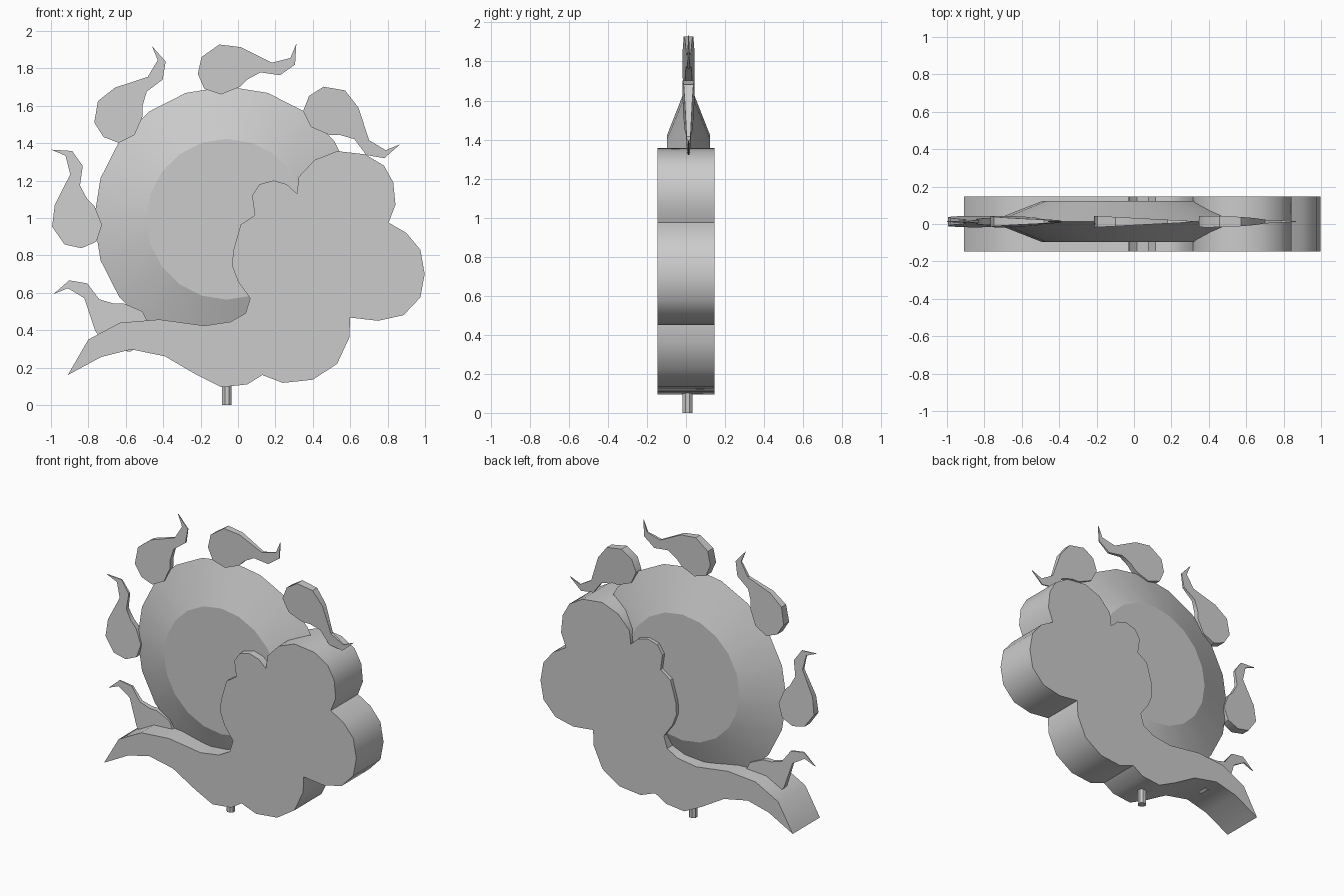
import bpy, bmesh
from math import sin, cos, pi, radians

if "Cube" in bpy.data.objects:
    bpy.data.objects.remove(bpy.data.objects["Cube"])

CX, CY, CZ = -0.06, 0.013, 0.993   # sun centre


def finish(name, verts, faces, angle):
    me = bpy.data.meshes.new(name)
    me.from_pydata(verts, [], faces)
    bm = bmesh.new()
    bm.from_mesh(me)
    bmesh.ops.recalc_face_normals(bm, faces=bm.faces)
    bm.to_mesh(me)
    bm.free()
    ob = bpy.data.objects.new(name, me)
    bpy.context.collection.objects.link(ob)
    bpy.ops.object.select_all(action='DESELECT')
    ob.select_set(True)
    bpy.context.view_layer.objects.active = ob
    bpy.ops.object.shade_smooth_by_angle(angle=radians(angle))
    return ob


def slab(name, front, back, angle=40):
    """Solid between two matching outlines."""
    n = len(front)
    faces = [list(range(n)), list(range(2 * n - 1, n - 1, -1))]
    faces += [(i, (i + 1) % n, n + (i + 1) % n, n + i) for i in range(n)]
    return finish(name, front + back, faces, angle)


# Sun disc: flat faces front and back, bevelled to a sharp rim, 20 sides
N = 20
verts = []
for r, y in ((0.43, CY - 0.11), (0.71, CY), (0.43, CY + 0.11)):
    for i in range(N):
        a = 2 * pi * i / N
        verts.append((CX + r * cos(a), y, CZ + r * sin(a)))
faces = [list(range(N)), list(range(2 * N, 3 * N))]
for k in (0, N):
    faces += [(k + i, k + (i + 1) % N, k + N + (i + 1) % N, k + N + i) for i in range(N)]
finish("sun_disc", verts, faces, 15)

# Flames: one curled outline, tapering in thickness to its tip, repeated every 45 degrees
flame = [(-0.09, 1.66), (-0.18, 1.69), (-0.215, 1.77), (-0.195, 1.86), (-0.10, 1.927),
         (0.015, 1.913), (0.18, 1.83), (0.28, 1.855), (0.312, 1.932), (0.305, 1.82),
         (0.225, 1.763), (0.12, 1.778), (0.05, 1.74), (0.01, 1.70)]
for k in range(-1, 5):
    if k == 4:
        continue
    a = radians(45 * k)
    sides = []
    for s in (-1, 1):
        ring = []
        for x, z in flame:
            half = 0.031 - 0.028 * (x + 0.215) / 0.527
            dx, dz = x - CX, z - CZ
            ring.append((CX + dx * cos(a) - dz * sin(a), CY + s * half,
                         CZ + dx * sin(a) + dz * cos(a)))
        sides.append(ring)
    slab(f"flame_{k + 2}", sides[0], sides[1])

# Cloud with a trailing tail
cloud = [(-0.91, 0.16), (-0.80, 0.35), (-0.63, 0.44), (-0.42, 0.457), (-0.18, 0.424),
         (-0.04, 0.445), (0.04, 0.49), (0.065, 0.57), (0.0, 0.66), (-0.03, 0.74),
         (-0.027, 0.82), (0.015, 0.965), (0.09, 1.015), (0.075, 1.12),
         (0.115, 1.18), (0.19, 1.20), (0.26, 1.18), (0.315, 1.13), (0.325, 1.22),
         (0.41, 1.31), (0.53, 1.357), (0.68, 1.34), (0.78, 1.28), (0.83, 1.19),
         (0.842, 1.07), (0.805, 0.975), (0.90, 0.92), (0.975, 0.83), (0.998, 0.70),
         (0.975, 0.575), (0.885, 0.48), (0.75, 0.45), (0.60, 0.467), (0.595, 0.36),
         (0.53, 0.22), (0.40, 0.135), (0.24, 0.118), (0.13, 0.16), (0.05, 0.11),
         (-0.09, 0.095), (-0.22, 0.16), (-0.39, 0.26), (-0.57, 0.297), (-0.73, 0.257)]
slab("cloud", [(x, -0.147, z) for x, z in cloud], [(x, 0.147, z) for x, z in cloud])

# Short mounting stem
stem = [(CX + 0.028 * cos(pi / 4 * (i + .5)), 0.008 + 0.028 * sin(pi / 4 * (i + .5)))
        for i in range(8)]
slab("stem", [(x, y, 0.0) for x, y in stem], [(x, y, 0.2) for x, y in stem])
